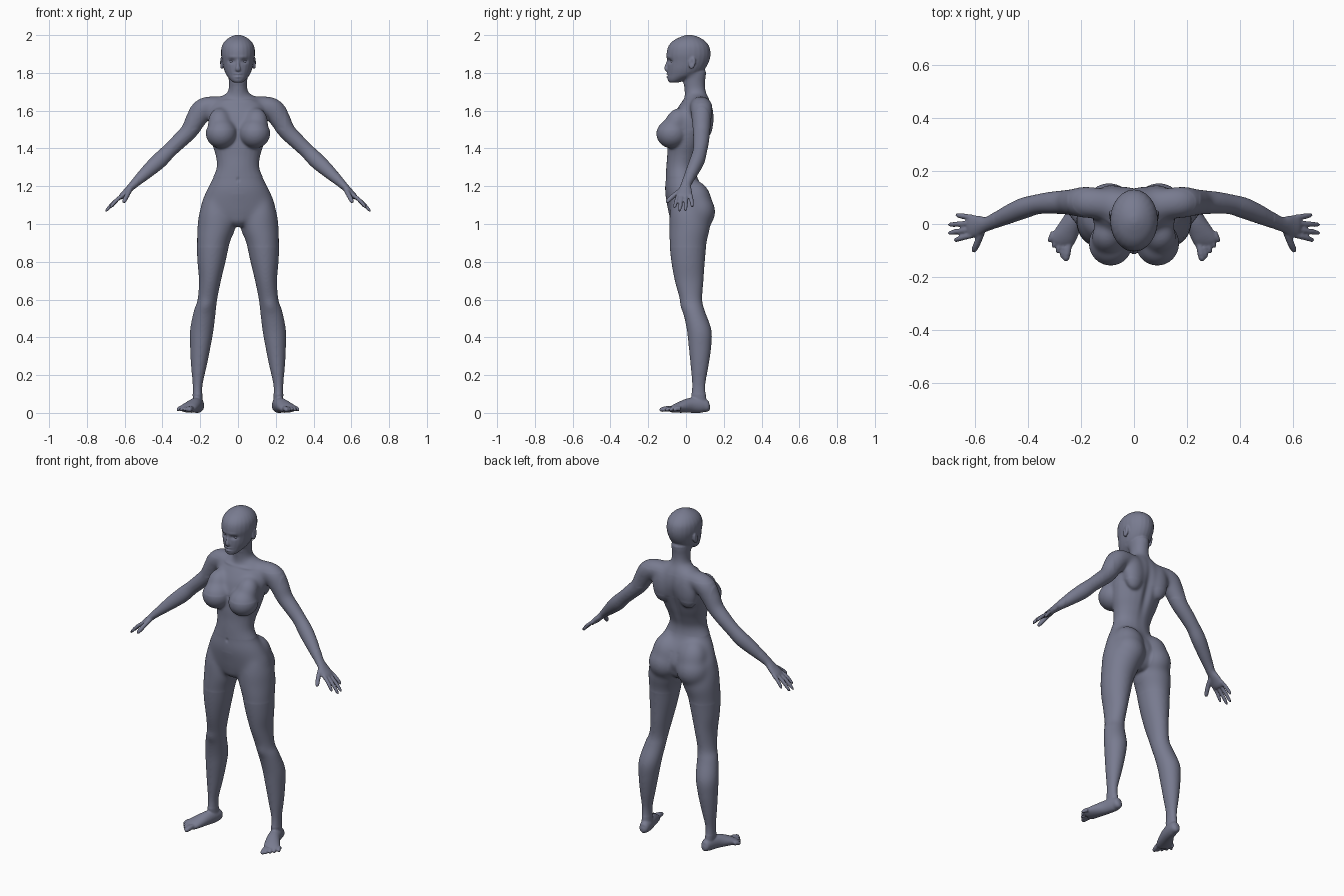
import bpy, bmesh, math
from mathutils import Vector, Matrix

bm = bmesh.new()
SEG, SUB = 24, 5


def spline(rows):
    """Catmull-Rom through rows of numbers."""
    out = []
    for i in range(len(rows) - 1):
        p0, p1 = rows[max(i - 1, 0)], rows[i]
        p2, p3 = rows[i + 1], rows[min(i + 2, len(rows) - 1)]
        for k in range(SUB):
            t = k / SUB
            out.append([0.5 * (2*b + (c - a)*t + (2*a - 5*b + 4*c - d)*t*t + (3*b - a - 3*c + d)*t**3)
                        for a, b, c, d in zip(p0, p1, p2, p3)])
    return out + [list(rows[-1])]


def loft(rings, side, normal=None, mirror=True):
    """Closed tube through elliptical rings (x, y, z, half_side, half_other)."""
    rs = spline(rings)
    pts = [Vector(r[:3]) for r in rs]
    for s in ((1, -1) if mirror else (1,)):
        loops = []
        for i, r in enumerate(rs):
            t = Vector(normal) if normal else (pts[min(i + 1, len(pts) - 1)] - pts[max(i - 1, 0)]).normalized()
            u = Vector(side)
            u = (u - t * u.dot(t)).normalized()
            v = t.cross(u)
            a, b = max(r[3], .001), max(r[4], .001)
            loop = []
            for k in range(SEG):
                ang = 2 * math.pi * k / SEG
                p = pts[i] + u * a * math.cos(ang) + v * b * math.sin(ang)
                loop.append(bm.verts.new((s * p.x, p.y, p.z)))
            loops.append(loop)
        faces = [bm.faces.new(loops[0]), bm.faces.new(loops[-1])]
        for A, B in zip(loops, loops[1:]):
            faces += [bm.faces.new((A[k], A[(k + 1) % SEG], B[(k + 1) % SEG], B[k])) for k in range(SEG)]
        bmesh.ops.recalc_face_normals(bm, faces=faces)


def slices(rows, mirror):
    """Horizontal sections (z, x_min, x_max, y_front, y_back)."""
    loft([((x0 + x1)/2, (y0 + y1)/2, z, (x1 - x0)/2, (y1 - y0)/2) for z, x0, x1, y0, y1 in rows],
         (1, 0, 0), (0, 0, 1), mirror)


def centred(rows):
    slices([(z, -w, w, f, b) for z, w, f, b in rows], False)


def blob(c, r, tilt=0):
    for s in (1, -1):
        m = Matrix.Translation((s*c[0], c[1], c[2])) @ Matrix.Rotation(tilt, 4, 'X') @ Matrix.Diagonal((*r, 1))
        bmesh.ops.create_uvsphere(bm, u_segments=24, v_segments=16, radius=1, matrix=m)


def digit(p0, p1, r, bend=(0, 0, 0), side=(0, 1, 0), tall=1):
    """Finger or toe with a rounded tip."""
    a, b = Vector(p0), Vector(p1)
    rings = []
    for t, k in ((0, 1.05), (.3, 1.0), (.6, .98), (.85, .85), (.95, .6), (1, .15)):
        p = a.lerp(b, t) + Vector(bend) * 4 * t * (1 - t)
        rings.append((*p, r * k, r * k * tall))
    loft(rings, side)


# torso
centred([(.985, .05, -.05, .07), (1.01, .12, -.078, .10), (1.05, .185, -.09, .115), (1.10, .198, -.10, .125),
         (1.18, .167, -.112, .098), (1.24, .136, -.108, .064), (1.30, .113, -.105, .056),
         (1.36, .118, -.10, .075), (1.42, .136, -.098, .10), (1.50, .153, -.088, .128),
         (1.57, .158, -.07, .143), (1.63, .14, -.035, .137), (1.67, .10, -.003, .122), (1.695, .055, .01, .105)])
# neck
centred([(1.62, .07, -.02, .125), (1.67, .062, -.008, .117), (1.71, .051, -.010, .106),
         (1.75, .049, -.014, .102), (1.80, .052, -.02, .107), (1.83, .04, -.01, .09)])
# head
centred([(1.748, .018, -.085, -.045), (1.755, .032, -.094, -.02), (1.77, .047, -.098, .02), (1.79, .062, -.098, .07),
         (1.82, .075, -.099, .10), (1.86, .084, -.099, .122), (1.90, .090, -.103, .13), (1.94, .086, -.094, .123),
         (1.97, .068, -.068, .099), (1.99, .041, -.03, .066), (2.001, .012, .003, .03)])
# nose
loft([(0, -.094, 1.868, .007, .008), (0, -.100, 1.845, .008, .009), (0, -.105, 1.825, .013, .010),
      (0, -.102, 1.814, .014, .008), (0, -.097, 1.808, .006, .005)], (1, 0, 0), mirror=False)
# ears
blob((.087, .033, 1.852), (.010, .018, .033), -.2)
# breasts with upper slope, buttocks with upper slope, shoulder blades
blob((.088, -.073, 1.480), (.083, .085, .080), .15)
blob((.098, -.050, 1.540), (.062, .060, .080), -.5)
blob((.094, .060, 1.065), (.096, .097, .100))
blob((.085, .060, 1.130), (.085, .075, .105), .3)
blob((.085, .100, 1.560), (.065, .048, .110))
# legs
slices([(1.12, .06, .188, -.075, .10), (1.05, .02, .208, -.088, .118), (.98, .014, .216, -.09, .128),
        (.90, .043, .218, -.088, .110), (.80, .066, .215, -.078, .10), (.70, .09, .207, -.06, .093),
        (.60, .11, .214, -.032, .086), (.54, .117, .234, -.017, .10), (.44, .129, .254, .004, .135),
        (.35, .145, .254, .014, .134), (.25, .165, .249, .024, .12), (.15, .187, .240, .032, .103),
        (.09, .188, .240, .028, .106), (.04, .184, .236, .04, .112)], True)
# feet
loft([(.206, .127, .03, .010, .012), (.207, .115, .031, .025, .027), (.210, .085, .040, .031, .040),
      (.226, .025, .040, .036, .040), (.252, -.03, .030, .044, .030), (.270, -.062, .022, .045, .021),
      (.277, -.078, .016, .036, .014)], (1, 0, 0))
# toes
for i in range(5):
    t = i / 4
    digit((.245 + .060*t, -.062 + .032*t, .021), (.258 + .063*t, -.141 + .074*t**1.3, .013),
          .0145 if i == 0 else .0082, (0, 0, .005), (1, 0, 0), 1.0 if i == 0 else 1.5)
# arms and palms
loft([(.06, .070, 1.625, .050, .045), (.13, .078, 1.627, .058, .051), (.185, .082, 1.608, .060, .060),
      (.222, .082, 1.553, .053, .055), (.260, .082, 1.490, .046, .046), (.315, .080, 1.435, .042, .042),
      (.365, .074, 1.387, .038, .040), (.415, .060, 1.337, .040, .043), (.470, .037, 1.287, .036, .038),
      (.520, .014, 1.240, .030, .029), (.555, .0, 1.207, .027, .022), (.585, -.005, 1.177, .037, .018),
      (.612, -.009, 1.150, .042, .016), (.625, -.010, 1.138, .036, .011)], (0, 1, 0))
# fingers and thumb
for y0, tip in ((-.042, (.677, -.062, 1.084)), (-.020, (.701, -.035, 1.065)),
                (.003, (.700, -.003, 1.066)), (.025, (.670, .034, 1.088))):
    digit((.608, y0, 1.153), tip, .0103, (.004, 0, .004))
digit((.572, -.022, 1.182), (.607, -.105, 1.112), .0130, (0, -.006, 0), (1, 0, 1))

# fuse all parts into one skin
raw = bpy.data.meshes.new("body_parts")
bm.to_mesh(raw)
bm.free()
body = bpy.data.objects.new("body", raw)
bpy.context.collection.objects.link(body)
mod = body.modifiers.new("fuse", 'REMESH')
mod.mode, mod.voxel_size = 'VOXEL', .0048
skin = bpy.data.meshes.new_from_object(body.evaluated_get(bpy.context.evaluated_depsgraph_get()))
body.modifiers.clear()
body.data = skin

bm = bmesh.new()
bm.from_mesh(skin)


def relax(test, n):
    vs = [v for v in bm.verts if test(v.co)]
    for _ in range(n):
        bmesh.ops.smooth_vert(bm, verts=vs, factor=.5, use_axis_x=True, use_axis_y=True, use_axis_z=True)


def push(c, r, d):
    """Soft sculpt stroke on both sides: centre, radii, offset."""
    for s in ((1, -1) if c[0] else (1,)):
        for v in bm.verts:
            q = ((v.co.x - s*c[0])/r[0])**2 + ((v.co.y - c[1])/r[1])**2 + ((v.co.z - c[2])/r[2])**2
            if q < 6:
                v.co += Vector((s*d[0], d[1], d[2])) * math.exp(-q)


relax(lambda p: True, 2)
relax(lambda p: .1 < p.z < 1.74 and abs(p.x) < .53, 14)
relax(lambda p: 1.50 < p.z < 1.74 and abs(p.x) < .25, 40)
relax(lambda p: .88 < p.z < 1.25 and abs(p.x) < .26 and (abs(p.x) > .03 or p.z > 1.16), 60)
relax(lambda p: 1.64 < p.z < 1.80 and p.y > .0, 25)
# eye sockets, brow, lips
push((.034, -.09, 1.862), (.019, .03, .011), (0, .011, 0))
push((.030, -.10, 1.884), (.025, .03, .008), (0, -.003, 0))
push((0, -.10, 1.794), (.018, .02, .005), (0, -.007, 0))
push((0, -.10, 1.779), (.015, .02, .005), (0, -.007, 0))
push((0, -.10, 1.787), (.022, .02, .003), (0, .005, 0))
# ear bowls
push((.100, .030, 1.856), (.02, .009, .018), (-.007, 0, 0))
# spine groove, navel, collar bones, knees
push((0, .12, 1.45), (.022, .06, .17), (0, -.014, 0))
push((0, -.11, 1.235), (.008, .02, .010), (0, .005, 0))
push((.085, -.02, 1.652), (.055, .03, .007), (0, -.006, .003))
push((.170, -.02, .565), (.032, .03, .035), (0, -.006, 0))
bm.to_mesh(skin)
bm.free()

# eyes
bm = bmesh.new()
blob((.034, -.070, 1.861), (.013, .012, .009))
eye_mesh = bpy.data.meshes.new("eyes")
bm.to_mesh(eye_mesh)
bm.free()
eyes = bpy.data.objects.new("eyes", eye_mesh)
bpy.context.collection.objects.link(eyes)

# slate blue-grey colour, smooth shading
slate = bpy.data.materials.new("slate")
slate.diffuse_color = (.19, .20, .28, 1)
for m in (skin, eye_mesh):
    m.materials.clear()
    m.materials.append(slate)
    for p in m.polygons:
        p.use_smooth = True
        p.material_index = 0
